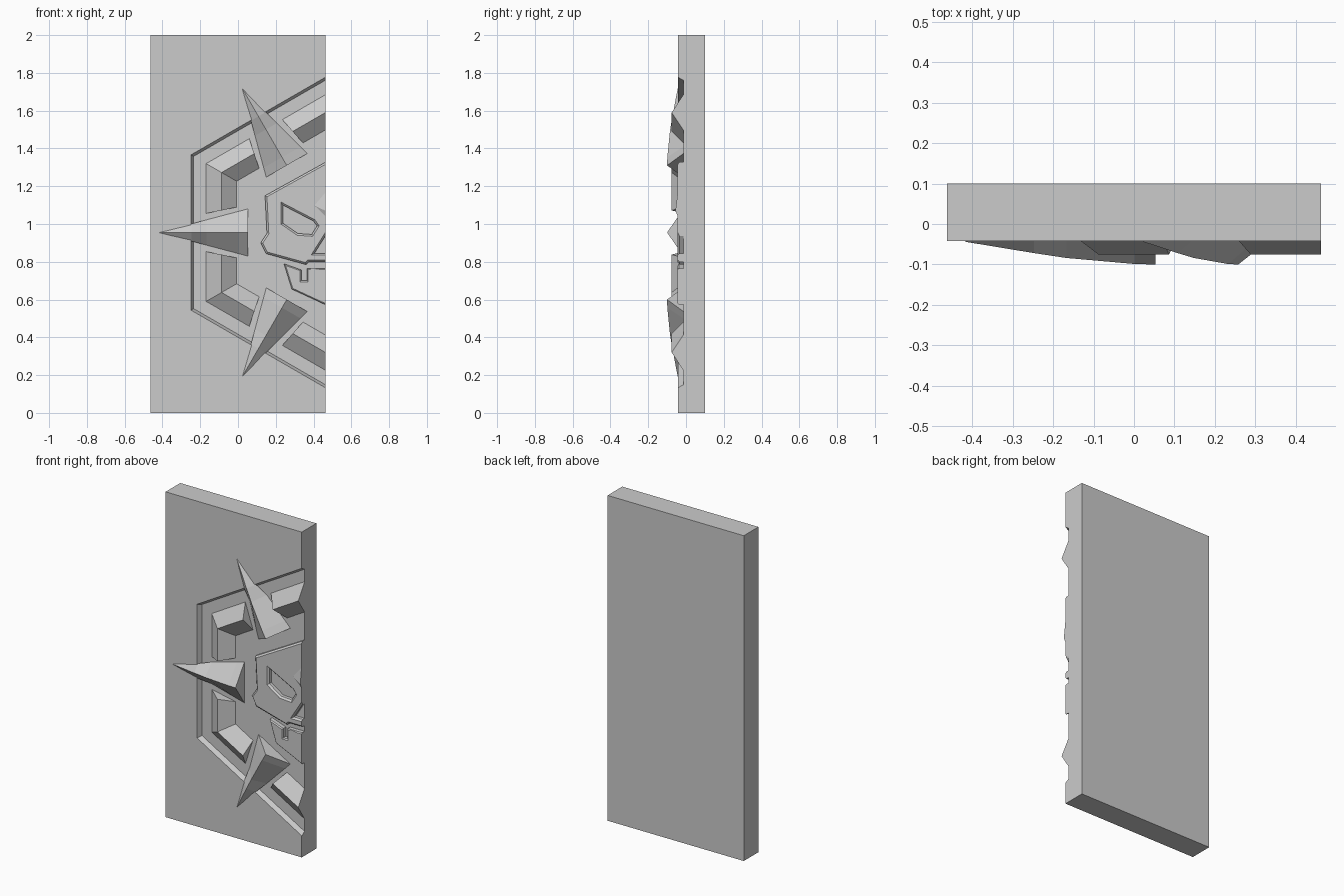
import bpy, bmesh
from math import sin, cos, radians, pi

if "Cube" in bpy.data.objects:
    bpy.data.objects.remove(bpy.data.objects["Cube"])

W, CZ = 0.463, 0.955            # half width of the slab, height of the emblem centre
FRONT, FLOOR, BACK = -0.042, -0.014, 0.1
C30 = cos(radians(30))


def polar(angle, along, side, y):
    """Point measured from the emblem centre along a direction and sideways of it."""
    a = radians(angle)
    return (W + cos(a) * along - sin(a) * side, y, CZ + sin(a) * along + cos(a) * side)


def finish(name, bm, clip=False):
    """Weld, trim at the slab's right edge, and make the object."""
    bmesh.ops.remove_doubles(bm, verts=bm.verts, dist=0.0002)
    if clip:
        geom = bm.verts[:] + bm.edges[:] + bm.faces[:]
        cut = bmesh.ops.bisect_plane(bm, geom=geom, plane_co=(W, 0, 0),
                                     plane_no=(1, 0, 0), clear_outer=True)
        edges = [e for e in cut["geom_cut"] if isinstance(e, bmesh.types.BMEdge)]
        if edges:
            bmesh.ops.triangle_fill(bm, edges=edges, use_beauty=True)
    bmesh.ops.recalc_face_normals(bm, faces=bm.faces)
    me = bpy.data.meshes.new(name)
    bm.to_mesh(me)
    bm.free()
    ob = bpy.data.objects.new(name, me)
    bpy.context.collection.objects.link(ob)
    return ob


def loft(name, sections, clip=False):
    """Join closed cross-sections and cap both ends."""
    bm = bmesh.new()
    rows = [[bm.verts.new(p) for p in s] for s in sections]
    n = len(rows[0])
    for r, s in zip(rows, rows[1:]):
        for i in range(n):
            j = (i + 1) % n
            bm.faces.new((r[i], r[j], s[j], s[i]))
    bm.faces.new(rows[0])
    bm.faces.new(rows[-1])
    return finish(name, bm, clip)


def plate(name, outlines, bevel=0.012):
    """Flat relief plate with chamfered rim; the outlines after the first are holes."""
    cu = bpy.data.curves.new(name, 'CURVE')
    cu.dimensions, cu.fill_mode = '2D', 'BOTH'
    cu.extrude, cu.bevel_depth, cu.bevel_resolution = 0.03 - bevel, bevel, 0
    cu.offset = -bevel
    for pts in outlines:
        sp = cu.splines.new('POLY')
        sp.points.add(len(pts) - 1)
        for p, (x, z) in zip(sp.points, pts):
            p.co = (x, z, 0, 1)
        sp.use_cyclic_u, sp.use_smooth = True, False
    ob = bpy.data.objects.new(name, cu)
    bpy.context.collection.objects.link(ob)
    dg = bpy.context.evaluated_depsgraph_get()
    bm = bmesh.new()
    bm.from_mesh(ob.evaluated_get(dg).to_mesh())
    for v in bm.verts:
        x, z, d = v.co
        v.co = (x, FLOOR - d, z)
    for f in bm.faces:
        f.smooth = False
    bpy.data.objects.remove(ob)
    bpy.data.curves.remove(cu)
    return finish(name, bm, clip=True)


# Door slab with a recessed half hexagon
def half_hex(apothem, y):
    r = apothem / C30
    return [(W, y, CZ - r), (W - apothem, y, CZ - r / 2),
            (W - apothem, y, CZ + r / 2), (W, y, CZ + r)]


bm = bmesh.new()
rim = [bm.verts.new(p) for p in half_hex(0.712, FRONT)]
floor = [bm.verts.new(p) for p in half_hex(0.698, FLOOR)]
corners = [(-W, 0), (W, 0), (W, 2), (-W, 2)]
fr = [bm.verts.new((x, FRONT, z)) for x, z in corners]
bk = [bm.verts.new((x, BACK, z)) for x, z in corners]
bm.faces.new([fr[0], fr[1]] + rim + [fr[2], fr[3]])
bm.faces.new(floor)
bm.faces.new(bk)
for i in range(3):
    bm.faces.new((rim[i], rim[i + 1], floor[i + 1], floor[i]))
for i in (0, 2, 3):
    j = (i + 1) % 4
    bm.faces.new((fr[i], fr[j], bk[j], bk[i]))
bm.faces.new((bk[1], fr[1], rim[0], floor[0], floor[3], rim[3], fr[2], bk[2]))
finish("door_slab", bm)

# Ridged ring pieces, one around each hexagon corner
profile = [(0.637, FLOOR + 0.004, 0.10), (0.55, -0.076, 0.117), (0.465, FLOOR + 0.004, 0.135)]
for a in (90, 150, 210, 270):
    loft(f"ring_ridge_{a}", [
        [polar(a - 30, r, t, y) for r, y, t in profile],
        [polar(a, r / C30, 0, y) for r, y, t in profile],
        [polar(a + 30, r, -t, y) for r, y, t in profile]], clip=True)

# Curved spikes: distance, half width, crest depth, edge depth
stations = [(0.41, 0.125, -0.1, FLOOR), (0.46, 0.112, -0.099, FLOOR),
            (0.63, 0.067, -0.084, FLOOR), (0.71, 0.046, -0.072, -0.038),
            (0.88, 0.001, -0.044, -0.041)]
for a in (120, 180, 240):
    loft(f"spike_{a}", [[polar(a, d, w, e), polar(a, d, 0, c), polar(a, d, -w, e)]
                        for d, w, c, e in stations])

# Skull: upper head with eye hole and nose notch
head = [(.49, 1.342), (.143, 1.15), (.153, .95), (.12, .90), (.148, .843), (.36, .785),
        (.375, .80), (.49, .80), (.49, .845), (.405, .845), (.49, .98)]
eye = [(.237, 1.10), (.40, 1.015), (.418, .99), (.39, .945), (.317, .95), (.237, 1.005)]
plate("skull_head", [head, eye], 0.01)

# Skull: jaw with tooth gaps
jaw = [(.243, .79), (.335, .757), (.335, .70), (.365, .70), (.365, .765), (.49, .765),
       (.49, .56), (.285, .655)]
gaps = [[(x, .695), (x + .035, .69), (x + .035, .755), (x, .76)] for x in (.39, )]
plate("skull_jaw", [jaw] + gaps, 0.006)

# Brow wedge between the eyes
bm = bmesh.new()
a, b, c, d = [bm.verts.new(p) for p in ((.40, -.043, 1.10), (W, -.043, 1.175),
                                        (W, -.043, 1.04), (W, -.056, 1.07))]
for f in ((a, b, d), (a, d, c), (b, c, d), (a, c, b)):
    bm.faces.new(f)
finish("brow_wedge", bm)
